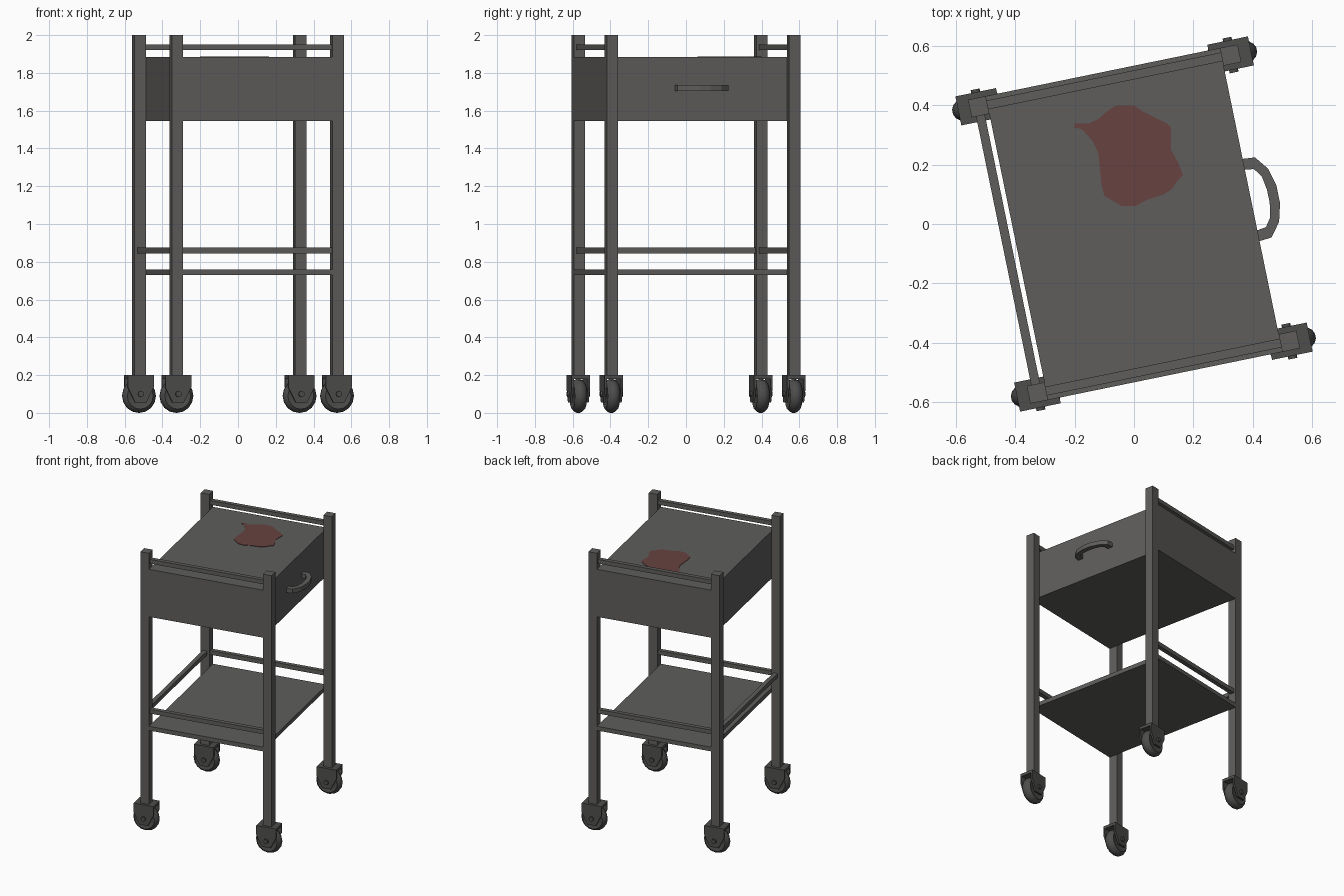
import bpy, bmesh, math
from mathutils import Matrix, Vector

cube = bpy.data.objects.get("Cube")
if cube:
    bpy.data.objects.remove(cube, do_unlink=True)

TURN = Matrix.Rotation(math.radians(11.6), 4, "Z")   # the whole trolley stands turned
LEG_X, LEG_Y, LEG = 0.434, 0.493, 0.061              # leg centres and thickness
IN_X, OUT_Y = LEG_X - LEG / 2, LEG_Y + LEG / 2


def material(name, colour):
    m = bpy.data.materials.new(name)
    m.use_nodes = True
    rgba = (*colour, 1)
    m.diffuse_color = rgba
    bsdf = next(n for n in m.node_tree.nodes if n.type == "BSDF_PRINCIPLED")
    bsdf.inputs["Base Color"].default_value = rgba
    return m


metal = material("grey_metal", (0.112, 0.110, 0.106))
dark = material("dark_caster", (0.075, 0.074, 0.072))
red = material("red_stain", (0.135, 0.055, 0.052))


def finish(name, bm, mat, place=TURN):
    bmesh.ops.recalc_face_normals(bm, faces=bm.faces)
    mesh = bpy.data.meshes.new(name)
    bm.to_mesh(mesh)
    bm.free()
    mesh.materials.append(mat)
    obj = bpy.data.objects.new(name, mesh)
    bpy.context.collection.objects.link(obj)
    obj.matrix_world = place
    return obj


def box(name, lo, hi, mat=metal):
    lo, hi = Vector(lo), Vector(hi)
    bm = bmesh.new()
    bmesh.ops.create_cube(bm, size=1)
    bmesh.ops.scale(bm, vec=hi - lo, verts=bm.verts)
    bmesh.ops.translate(bm, vec=(lo + hi) / 2, verts=bm.verts)
    return finish(name, bm, mat)


def prism(name, points, push, mat, place=TURN):
    """Extrude a closed outline of 3D points along push."""
    bm = bmesh.new()
    face = bm.faces.new([bm.verts.new(p) for p in points])
    ext = bmesh.ops.extrude_face_region(bm, geom=[face])["geom"]
    bmesh.ops.translate(bm, vec=push, verts=[v for v in ext if isinstance(v, bmesh.types.BMVert)])
    return finish(name, bm, mat, place)


def smooth(obj, angle):
    bpy.ops.object.select_all(action="DESELECT")
    obj.select_set(True)
    bpy.context.view_layer.objects.active = obj
    bpy.ops.object.shade_smooth_by_angle(angle=math.radians(angle))


def lathe(name, profile, centre, steps):
    """Spin (radius, y) points around an axle along y."""
    c = Vector(centre)
    bm = bmesh.new()
    verts = [bm.verts.new(c + Vector((0, y, -r))) for r, y in profile]
    edges = [bm.edges.new(pair) for pair in zip(verts, verts[1:])]
    bmesh.ops.spin(bm, geom=verts + edges, cent=c, axis=(0, 1, 0),
                   angle=math.tau, steps=steps, use_duplicate=False)
    bmesh.ops.remove_doubles(bm, verts=bm.verts, dist=0.0001)
    obj = finish(name, bm, dark)
    smooth(obj, 40)


# Legs and casters
R = 0.09
FORK = [(-0.07, 0.2), (0.07, 0.2), (0.07, 0.135), (0.03, 0.055), (-0.03, 0.055), (-0.07, 0.135)]
TYRE = [(0, 0.028), (0.05, 0.028), (0.07, 0.033), (0.083, 0.022), (R, 0.008)]
TYRE += [(r, -y) for r, y in reversed(TYRE)]
BOLT = [(0, 0.06), (0.016, 0.06), (0.016, -0.06), (0, -0.06)]
h = LEG / 2
for sx, side in ((-1, "right"), (1, "left")):
    for sy, end in ((-1, "front"), (1, "back")):
        tag = f"{end}_{side}"
        x, y = sx * LEG_X, sy * LEG_Y
        box(f"{tag}_leg", (x - h, y - h, 0.195), (x + h, y + h, 2))
        box(f"{tag}_caster_plate", (x - 0.07, y - 0.05, 0.18), (x + 0.07, y + 0.05, 0.2), dark)
        for s, word in ((-1, "front"), (1, "back")):
            prism(f"{tag}_caster_fork_{word}", [(x + u, y + s * 0.05, z) for u, z in FORK],
                  (0, -s * 0.012, 0), dark)
        lathe(f"{tag}_wheel", TYRE, (x, y, R), 16)
        lathe(f"{tag}_axle", BOLT, (x, y, 0.1), 10)

# Drawer cabinet and lower shelf between the legs
box("drawer_cabinet", (-IN_X, -OUT_Y, 1.545), (IN_X, OUT_Y, 1.885))
box("lower_shelf", (-IN_X, -OUT_Y, 0.73), (IN_X, OUT_Y, 0.76))

# Guard rails: front and back at both levels, one side rail on the lower level
t = 0.015
for level, z in (("upper", 1.935), ("lower", 0.86)):
    for s, end in ((-1, "front"), (1, "back")):
        y = s * LEG_Y
        box(f"{level}_{end}_rail", (-IN_X, y - t, z - t), (IN_X, y + t, z + t))
box("lower_side_rail", (-LEG_X - t, -LEG_Y + h, 0.86 - t), (-LEG_X + t, LEG_Y - h, 0.86 + t))

# Drawer handle: a flat faceted bow
outer = [(0.40, 0.142), (0.445, 0.138), (0.481, 0.092), (0.497, 0.03)]
inner = [(0.40, 0.105), (0.434, 0.1), (0.455, 0.07), (0.463, 0.022)]


def mirrored(half):
    return half + [(x, -y) for x, y in reversed(half)]


bow = mirrored(outer) + mirrored(inner)[::-1]
prism("drawer_handle", [(x, y, 1.705) for x, y in bow], (0, 0, 0.03), metal)

# Stain on the cabinet top
stain = [(-.2, .325), (-.2, .34), (-.15, .34), (-.12, .355), (-.085, .385), (-.06, .4), (0, .4),
         (.03, .38), (.11, .34), (.125, .325), (.125, .25), (.15, .205), (.165, .165),
         (.145, .145), (.13, .12), (.1, .1), (.04, .08), (.005, .06), (-.04, .06),
         (-.1, .095), (-.11, .135), (-.12, .24), (-.14, .28), (-.175, .32)]
prism("stain", [(x, y, 1.884) for x, y in stain], (0, 0, 0.004), red, Matrix.Identity(4))
